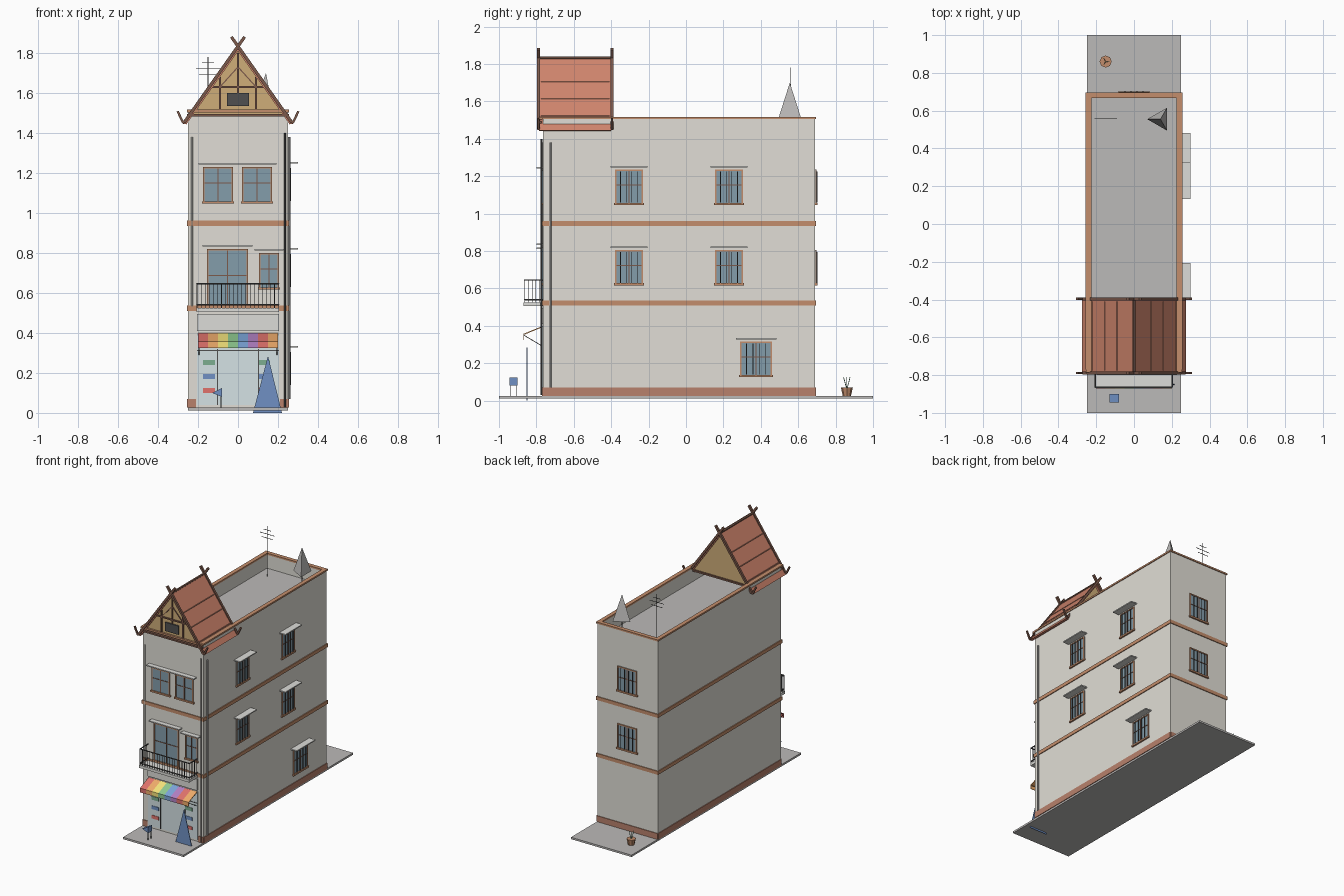
import bpy, bmesh, math
from mathutils import Vector, Matrix

if "Cube" in bpy.data.objects:
    bpy.data.objects.remove(bpy.data.objects["Cube"])

COL = dict(wall=(.75, .73, .67), trim=(.55, .27, .15), base=(.48, .22, .15), roof=(.62, .23, .15),
           wood=(.62, .42, .19), dark=(.2, .1, .07), glass=(.23, .34, .41), iron=(.08, .08, .08),
           shop=(.66, .76, .78), grey=(.5, .49, .48), pale=(.72, .72, .69), blue=(.16, .28, .55),
           green=(.2, .42, .28), red=(.75, .17, .15), orange=(.88, .42, .15), yellow=(.92, .78, .2),
           leaf=(.28, .6, .28), sky=(.2, .38, .7), purple=(.45, .22, .55))
MATS = {}


def finish(name, bm, col):
    bmesh.ops.recalc_face_normals(bm, faces=bm.faces)
    me = bpy.data.meshes.new(name)
    bm.to_mesh(me)
    bm.free()
    ob = bpy.data.objects.new(name, me)
    bpy.context.collection.objects.link(ob)
    if col not in MATS:
        MATS[col] = bpy.data.materials.new(col)
        MATS[col].diffuse_color = (*COL[col], 1)
    me.materials.append(MATS[col])
    return ob


def boxes(name, col, *spans):
    """Each span is x0, x1, y0, y1, z0, z1."""
    bm = bmesh.new()
    for x0, x1, y0, y1, z0, z1 in spans:
        m = Matrix.Translation(((x0 + x1) / 2, (y0 + y1) / 2, (z0 + z1) / 2))
        bmesh.ops.create_cube(bm, size=1, matrix=m @ Matrix.Diagonal((abs(x1 - x0), abs(y1 - y0), z1 - z0, 1)))
    return finish(name, bm, col)


def rods(name, col, r, segs, sides=6):
    bm = bmesh.new()
    for p, q in segs:
        p, q = Vector(p), Vector(q)
        m = Matrix.Translation((p + q) / 2) @ (q - p).to_track_quat('Z', 'Y').to_matrix().to_4x4()
        m = m @ Matrix.Rotation(math.pi / 4, 4, 'Z')
        bmesh.ops.create_cone(bm, cap_ends=True, segments=sides, radius1=r, radius2=r, depth=(q - p).length, matrix=m)
    return finish(name, bm, col)


def prism(name, col, pts, a, b, axis='y'):
    """Extrude a profile: (x, z) along y, or (y, z) along x."""
    bm = bmesh.new()
    put = (lambda u, z, t: (u, t, z)) if axis == 'y' else (lambda u, z, t: (t, u, z))
    f = bm.faces.new([bm.verts.new(put(u, z, a)) for u, z in pts])
    ext = bmesh.ops.extrude_face_region(bm, geom=[f])['geom']
    step = Vector(put(0, 0, b - a))
    bmesh.ops.translate(bm, vec=step, verts=[v for v in ext if isinstance(v, bmesh.types.BMVert)])
    return finish(name, bm, col)


def ring(x, y0, y1, w, z0, z1):
    """Four boxes forming a rectangular band of width w."""
    return [(-x, x, y0, y0 + w, z0, z1), (-x, x, y1 - w, y1, z0, z1),
            (-x, -x + w, y0 + w, y1 - w, z0, z1), (x - w, x, y0 + w, y1 - w, z0, z1)]


X, YF, YB, TOP = .25, -.765, .69, 1.505

# Ground slab, walls, roof deck
boxes("ground", "grey", (-.25, .25, -1, 1, .012, .026))
boxes("building", "wall", (-X, X, YF, YB, .026, 1.40))
boxes("parapet", "wall", *ring(X, YF, YB, .022, 1.40, TOP))
boxes("roof_deck", "grey", (-X + .022, X - .022, YF + .022, YB - .022, 1.40, 1.404))
boxes("parapet_cap", "trim", *ring(X + .006, YF - .006, YB + .006, .03, TOP, TOP + .012))
for i, z in enumerate((.51, .935)):
    boxes(f"floor_band_{i}", "trim", *ring(X + .006, YF - .006, YB + .006, .01, z, z + .026))
boxes("plinth", "base", (X, X + .005, YF, YB, .026, .07), (-X - .005, -X, YF, YB, .026, .07),
      (-X, X, YB, YB + .005, .026, .07), (-X, -.21, YF - .005, YF, .026, .07), (.21, X, YF - .005, YF, .026, .07))


# Windows: u runs along the wall, d points outward
def window(name, side, u0, u1, z0, z1, hood=0, bars=False):
    def s(a, b, d0, d1, c, e):
        if side == 'right':
            return (X + d0, X + d1, a, b, c, e)
        y = YF if side == 'front' else YB
        k = -1 if side == 'front' else 1
        return (a, b, y + k * d0, y + k * d1, c, e)
    t, mid, zm = .008, (u0 + u1) / 2, (z0 + z1) / 2
    boxes(name + "_glass", "glass", s(u0, u1, 0, .003, z0, z1))
    boxes(name + "_frame", "trim", s(u0, u0 + t, 0, .008, z0, z1), s(u1 - t, u1, 0, .008, z0, z1),
          s(u0 + t, u1 - t, 0, .008, z1 - t, z1), s(u0 - .006, u1 + .006, 0, .012, z0 - .004, z0 + t))
    boxes(name + "_mullions", "dark", s(mid - .003, mid + .003, .002, .007, z0, z1),
          s(u0, u1, .002, .006, zm + .008, zm + .013))
    if bars:
        w = (u1 - u0) / 5
        boxes(name + "_grille", "iron", *[s(u0 + w * k - .002, u0 + w * k + .002, .009, .014, z0 + .01, z1 - .01)
                                          for k in range(1, 5)])
    if hood:
        boxes(name + "_hood", "pale", s(u0 - .023, u1 + .023, 0, hood, z1 + .012, z1 + .02))


window("balcony_door", 'front', -.155, .05, .535, .82, .035)
window("balcony_window", 'front', .105, .205, .62, .80, .035)
window("upper_window_left", 'front', -.175, -.025, 1.05, 1.23, .035)
window("upper_window_right", 'front', .02, .17, 1.05, 1.23, .035)
for k, z in enumerate((.62, 1.05)):
    window(f"side_window_front_{k}", 'right', -.38, -.23, z, z + .185, .05, True)
    window(f"side_window_rear_{k}", 'right', .155, .305, z, z + .185, .05, True)
    window(f"back_window_{k}", 'back', -.08, .08, z, z + .185, 0, True)
window("side_window_ground", 'right', .29, .46, .13, .315, .05, True)

# Shop front with goods and blank sign board
boxes("shop_glass", "shop", (-.205, .205, YF - .003, YF, .04, .40))
boxes("shop_mullions", "iron", (-.104, -.1, YF - .006, YF, .04, .32), (.1, .104, YF - .006, YF, .04, .32),
      (-.205, .205, YF - .006, YF, .31, .314))
boxes("sign_board", "pale", (-.205, .205, YF - .012, YF, .41, .495))
for k, c in enumerate(("green", "blue", "red")):
    z = .24 - .07 * k
    boxes(f"shop_goods_{c}", c, *[(x - .03, x + .03, YF - .006, YF - .003, z, z + .025) for x in (-.145, .13)])

# Striped awning and braces
prof = [(YF, .40), (-.87, .357), (-.87, .325), (-.866, .325), (-.866, .352), (YF, .394)]
for k, c in enumerate(("red", "orange", "yellow", "leaf", "sky", "purple", "red", "orange")):
    prism(f"awning_stripe_{k}", c, prof, -.2 + .05 * k, -.15 + .05 * k, 'x')
rods("awning_braces", "iron", .002, [((x, -.867, .35), (x, YF, .29)) for x in (-.195, .195)])

# Balcony
boxes("balcony_floor", "pale", (-.208, .205, -.868, YF, .505, .525))
rails = []
for z in (.54, .645):
    rails += [((-.205, -.863, z), (.203, -.863, z))]
    rails += [((x, -.863, z), (x, YF, z)) for x in (-.205, .203)]
rods("balcony_rails", "iron", .004, rails)
bal = [((-.205 + .0204 * k, -.863, .525), (-.205 + .0204 * k, -.863, .645)) for k in range(21)]
bal += [((x, -.863 + .02 * k, .525), (x, -.863 + .02 * k, .645)) for x in (-.205, .203) for k in range(1, 5)]
rods("balcony_balusters", "iron", .002, bal, 4)

# Drain pipes
rods("drain_pipe_front", "iron", .005, [((.235, YF - .007, .03), (.235, YF - .007, 1.40))], 8)
rods("drain_pipe_side", "grey", .006, [((.256, -.725, .07), (.256, -.725, 1.38))], 8)
rods("drain_pipe_left", "pale", .004, [((-.23, YF - .004, .53), (-.23, YF - .004, 1.38))], 8)

# Gabled roof: solid timber gable under two tiled slopes
R0, R1 = -.785, -.40
prism("gable_body", "wood", [(-.222, 1.495), (.222, 1.495), (0, 1.815)], -.772, -.412)
for s, n in ((-1, "left"), (1, "right")):
    prism(f"roof_slope_{n}", "roof", [(0, 1.832), (s * .275, 1.445), (s * .258, 1.443), (0, 1.808)], R0, R1)
    rods(f"tile_courses_{n}", "base", .003, [((s * x, R0 + .01, 1.832 - 1.407 * x), (s * x, R1 - .01, 1.832 - 1.407 * x))
                                             for x in (.09, .155, .22)], 4)
rods("roof_ridge", "dark", .009, [((0, R0 - .01, 1.832), (0, R1 + .01, 1.832))])
for y, n in ((R0 - .004, "front"), (R1 + .004, "rear")):
    rods(f"bargeboards_{n}", "dark", .011, [((s * .267, y, 1.455), (-s * .033, y, 1.88)) for s in (-1, 1)], 4)
    rods(f"eave_hooks_{n}", "dark", .008, [((s * .262, y, 1.456), (s * .278, y, 1.452)) for s in (-1, 1)]
         + [((s * .275, y, 1.452), (s * .302, y, 1.508)) for s in (-1, 1)], 4)
boxes("gable_tie_beam", "dark", (-.255, .255, -.79, -.772, 1.483, 1.495), (-.245, .245, -.415, -.40, 1.483, 1.495))
boxes("gable_upper_beam", "trim", (-.255, .255, -.786, -.77, 1.503, 1.516))
boxes("gable_posts", "dark", (-.005, .005, -.78, -.77, 1.60, 1.80), (-.095, -.085, -.78, -.77, 1.51, 1.68),
      (.085, .095, -.78, -.77, 1.51, 1.68), (-.13, .13, -.78, -.77, 1.625, 1.635))
rods("gable_struts", "dark", .004, [((s * .09, -.776, 1.63), (0, -.776, 1.73)) for s in (-1, 1)], 4)
boxes("gable_vent", "iron", (-.055, .055, -.782, -.77, 1.535, 1.60))

# Rooftop aerial and three-sided cone
A = (-.15, .56)
rods("aerial", "iron", .002, [((*A, 1.40), (*A, 1.78))]
     + [((A[0] - w, A[1], z), (A[0] + w, A[1], z)) for w, z in ((.06, 1.72), (.045, 1.69), (.03, 1.75))], 4)
bm = bmesh.new()
bmesh.ops.create_cone(bm, cap_ends=True, segments=3, radius1=.07, radius2=0, depth=.19,
                      matrix=Matrix.Translation((.14, .555, 1.605)) @ Matrix.Rotation(math.pi / 2, 4, 'Z'))
finish("rooftop_cone", bm, "grey")
rods("cone_mast", "iron", .004, [((.14, .555, 1.40), (.14, .555, 1.52))])

# Pavement items: blue display stand, small blue stool, rear pot
prism("display_stand", "blue", [(.075, 0), (.22, 0), (.15, .285)], -.853, -.848)
prism("pavement_stool", "blue", [(-.13, .10), (-.08, .08), (-.08, .125)], -.945, -.90)
rods("stool_legs", "iron", .002, [((-.085, y, .026), (-.085, y, .09)) for y in (-.94, -.905)], 4)
bm = bmesh.new()
bmesh.ops.create_cone(bm, cap_ends=True, segments=8, radius1=.022, radius2=.032, depth=.045,
                      matrix=Matrix.Translation((-.15, .86, .048)))
finish("rear_pot", bm, "trim")
rods("rear_pot_stems", "green", .002, [((-.15, .86, .06), (-.15 + .02 * math.cos(a), .86 + .02 * math.sin(a), .125))
                                       for a in (0, 2.1, 4.2)], 4)

for m in bpy.data.materials:
    if m.users and not m.is_grease_pencil:
        m.use_nodes = True
        m.node_tree.nodes["Principled BSDF"].inputs["Base Color"].default_value = m.diffuse_color
